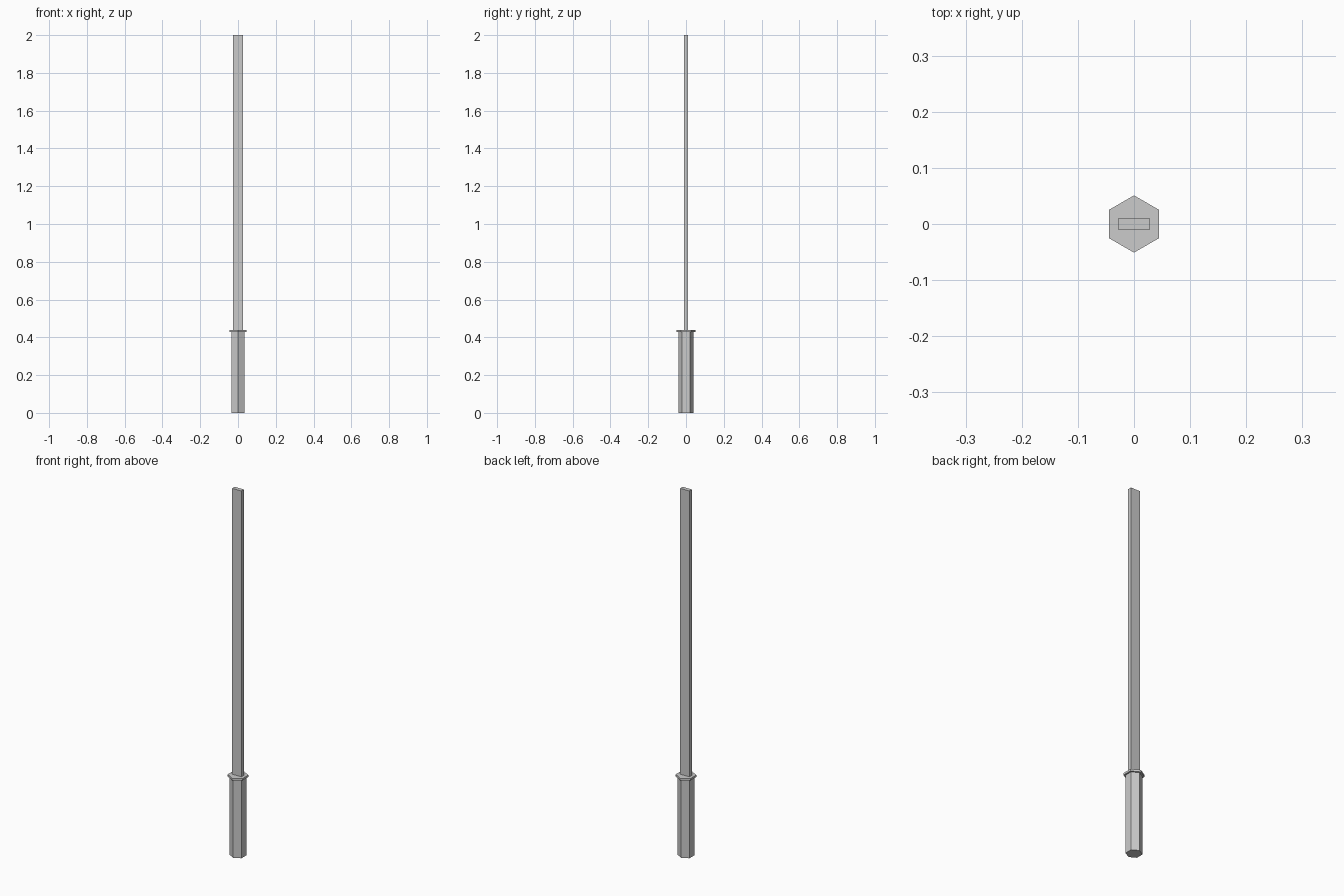
import bpy
import bmesh
import math
from mathutils import Matrix

if "Cube" in bpy.data.objects:
    bpy.data.objects.remove(bpy.data.objects["Cube"])


def finish(name, bm):
    mesh = bpy.data.meshes.new(name)
    bm.to_mesh(mesh)
    bm.free()
    obj = bpy.data.objects.new(name, mesh)
    bpy.context.collection.objects.link(obj)
    return obj


def hex_prism(name, radius, z0, z1):
    # six-sided prism with corners pointing along y
    bm = bmesh.new()
    turn = Matrix.Rotation(math.pi / 2, 4, 'Z')
    ring = [bm.verts.new(turn @ Matrix.Rotation(i * math.pi / 3, 4, 'Z')
                         @ Matrix.Translation((radius, 0, z0)).translation)
            for i in range(6)]
    base = bm.faces.new(ring)
    top = bmesh.ops.extrude_face_region(bm, geom=[base])["geom"]
    bmesh.ops.translate(bm, vec=(0, 0, z1 - z0),
                        verts=[v for v in top if isinstance(v, bmesh.types.BMVert)])
    bmesh.ops.recalc_face_normals(bm, faces=bm.faces)
    return finish(name, bm)


def box(name, width, depth, z0, z1):
    bm = bmesh.new()
    bmesh.ops.create_cube(bm, size=1)
    bmesh.ops.scale(bm, vec=(width, depth, z1 - z0), verts=bm.verts)
    bmesh.ops.translate(bm, vec=(0, 0, (z0 + z1) / 2), verts=bm.verts)
    return finish(name, bm)


# grip, guard and flat blade stacked along z
hex_prism("handle", 0.041, 0.0, 0.428)
hex_prism("guard", 0.051, 0.428, 0.439)
box("blade", 0.055, 0.022, 0.439, 2.0)
